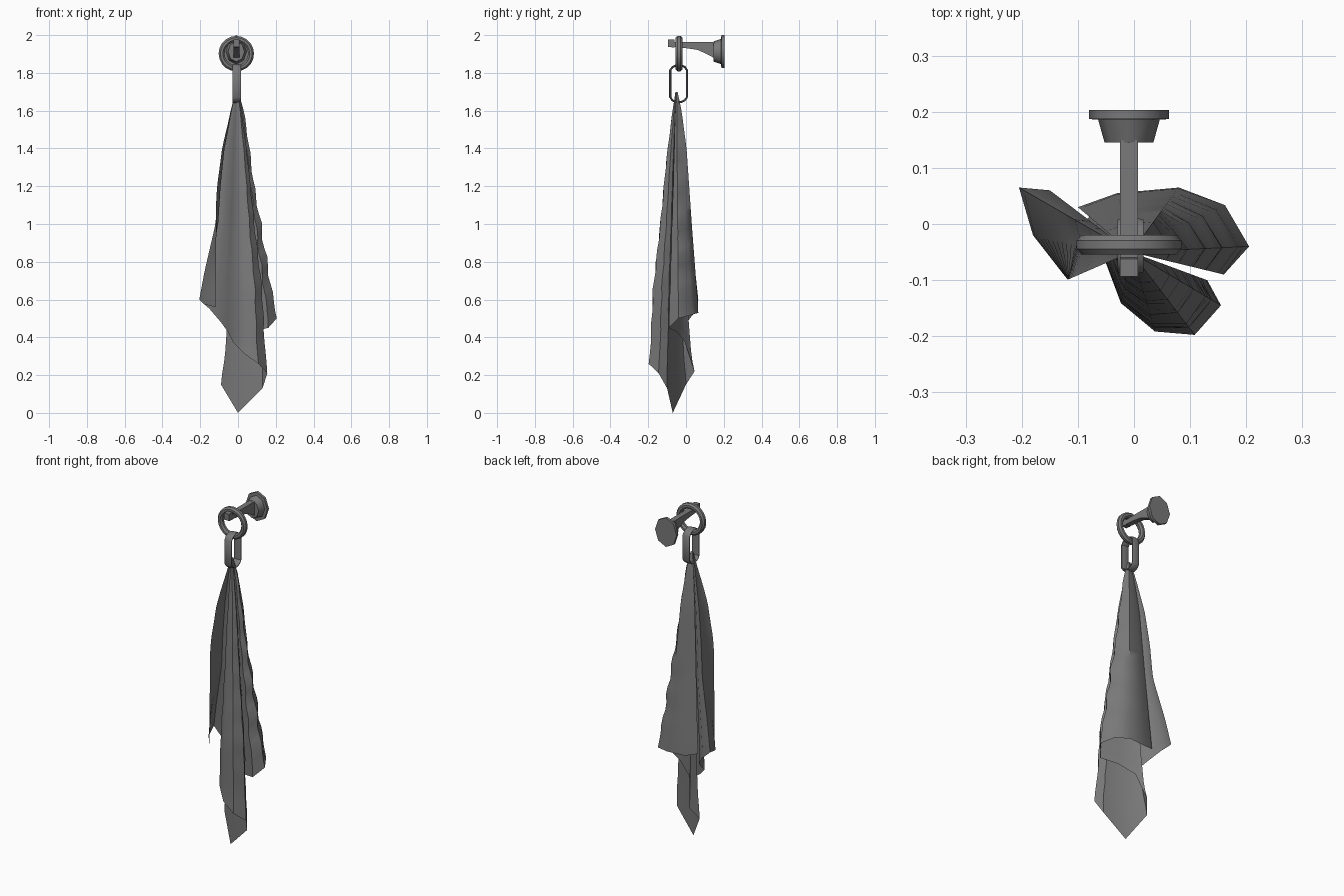
import bpy, bmesh, math
from mathutils import Vector

cube = bpy.data.objects.get("Cube")
if cube:
    bpy.data.objects.remove(cube, do_unlink=True)

grey = bpy.data.materials.new("dark grey")
grey.use_nodes = True
grey.diffuse_color = (0.19, 0.19, 0.19, 1)
grey.node_tree.nodes["Principled BSDF"].inputs["Base Color"].default_value = grey.diffuse_color

X = -0.009  # shared centre line of the hardware


def grid_object(name, rows, wrap_rows=False, wrap_cols=False, caps=False, angle=35):
    """Skin a grid of points into a mesh object."""
    bm = bmesh.new()
    grid = [[bm.verts.new(p) for p in row] for row in rows]
    nr, nc = len(grid), len(grid[0])
    for i in range(nr if wrap_rows else nr - 1):
        for j in range(nc if wrap_cols else nc - 1):
            a, b = (i + 1) % nr, (j + 1) % nc
            bm.faces.new((grid[i][j], grid[i][b], grid[a][b], grid[a][j]))
    if caps:
        bm.faces.new(grid[0])
        bm.faces.new(grid[-1])
    bmesh.ops.recalc_face_normals(bm, faces=bm.faces)
    mesh = bpy.data.meshes.new(name)
    bm.to_mesh(mesh)
    bm.free()
    ob = bpy.data.objects.new(name, mesh)
    bpy.context.collection.objects.link(ob)
    mesh.materials.append(grey)
    bpy.ops.object.select_all(action='DESELECT')
    ob.select_set(True)
    bpy.context.view_layer.objects.active = ob
    bpy.ops.object.shade_smooth_by_angle(angle=math.radians(angle))


def closed_band(name, path, side, thick, wide, sides=8):
    """Sweep an elliptical section along a closed flat path; side is the path's normal."""
    n, rows = len(path), []
    for i, p in enumerate(path):
        tangent = (path[(i + 1) % n] - path[i - 1]).normalized()
        out = tangent.cross(side)
        angles = [2 * math.pi * (k + 0.5) / sides for k in range(sides)]
        rows.append([p + out * thick * math.cos(a) + side * wide * math.sin(a) for a in angles])
    grid_object(name, rows, True, True)


# Wall flange: plate and tapered boss turned around the y axis
rows = []
for y, r in ((0.203, 0.087), (0.187, 0.087), (0.186, 0.067), (0.145, 0.053)):
    rows.append([(X + 0.82 * r * math.cos(k * math.pi / 4), y, 1.913 + r * math.sin(k * math.pi / 4))
                 for k in range(8)])
grid_object("wall_flange", rows, wrap_cols=True, caps=True, angle=55)

# Hook arm: flared towards the wall, with an upturned tip
rows = []
for y, low, high in ((0.15, 1.878, 1.962), (0.11, 1.9, 1.963), (0.06, 1.922, 1.963), (0.0, 1.931, 1.963),
                     (-0.06, 1.936, 1.963), (-0.062, 1.934, 1.978), (-0.094, 1.938, 1.978)):
    rows.append([(X - 0.016, y, low), (X + 0.016, y, low), (X + 0.016, y, high), (X - 0.016, y, high)])
grid_object("hook_arm", rows, wrap_cols=True, caps=True, angle=20)

# Round ring hanging on the hook
circle = [2 * math.pi * k / 20 for k in range(20)]
closed_band("ring", [Vector((X + 0.078 * math.cos(a), -0.037, 1.902 + 0.078 * math.sin(a))) for a in circle],
            Vector((0, 1, 0)), 0.017, 0.019)

# Long chain link, turned across the ring
path = []
for k in range(12):
    a = math.pi * (k + 0.5) / 6
    shift = math.copysign(0.062, math.sin(a))
    path.append(Vector((X + 0.003, -0.039 + 0.046 * math.cos(a), 1.743 + shift + 0.037 * math.sin(a))))
closed_band("chain_link", path, Vector((1, 0, 0)), 0.006, 0.025)

# Spread of each drape away from the hanging line, as height and factor
back = [(0.0, 1.0), (0.55, 1.0), (1.0, 0.7), (1.2, 0.58), (1.4, 0.46), (1.6, 0.23), (1.71, 0.03)]
right = [(0.0, 1.0), (0.5, 1.0), (0.8, 0.75), (1.0, 0.6), (1.2, 0.43), (1.4, 0.31), (1.6, 0.17), (1.71, 0.03)]
inner = [(0.0, 1.0), (0.17, 1.0), (0.3, 0.75), (0.5, 0.6), (0.8, 0.42), (1.2, 0.25), (1.71, 0.03)]
front = [(0.0, 1.0), (0.24, 1.0), (0.34, 0.92), (0.65, 0.83), (1.0, 0.57), (1.35, 0.35), (1.6, 0.14), (1.71, 0.03)]
left = [(0.0, 1.0), (0.6, 1.0), (0.75, 0.86), (1.0, 0.57), (1.2, 0.5), (1.4, 0.38), (1.6, 0.17), (1.71, 0.03)]
edge = [(0.0, 1.0), (1.1, 0.97), (1.2, 0.92), (1.3, 0.8), (1.4, 0.69), (1.5, 0.49), (1.6, 0.26), (1.71, 0.03)]

# Cloth hung by one corner: hem points as x, y, height, with the crease depth of each drape
hem = [
    (back, 0.0, [(-0.10, 0.03, 0.55), (-0.03, 0.055, 0.53), (0.08, 0.065, 0.53)]),
    (right, 0.05, [(0.165, 0.035, 0.52), (0.205, -0.04, 0.50), (0.16, -0.09, 0.45), (0.07, -0.05, 0.43)]),
    (inner, 0.0, [(-0.02, 0.01, 0.38), (-0.06, 0.055, 0.22), (-0.09, 0.0, 0.15), (0.0, -0.07, 0.0)]),
    (front, 0.03, [(0.13, -0.1, 0.13), (0.155, -0.145, 0.21), (0.11, -0.2, 0.26), (0.04, -0.2, 0.31),
                   (-0.025, -0.15, 0.37), (-0.06, -0.06, 0.43)]),
    (left, 0.0, [(-0.09, 0.005, 0.48), (-0.15, 0.06, 0.55), (-0.205, 0.065, 0.60), (-0.18, -0.02, 0.575)]),
    (edge, 0.0, [(-0.12, -0.10, 0.56)]),
]
columns = [(table, crease, point) for table, crease, points in hem for point in points]
TOP, ROWS = 1.7, 26


def spread_at(table, z):
    for (z0, s0), (z1, s1) in zip(table, table[1:]):
        if z <= z1:
            return s0 + (s1 - s0) * (z - z0) / (z1 - z0)


rows = []
for i in range(ROWS + 1):
    t = i / ROWS
    row = []
    for j, (table, crease, (x, y, bottom)) in enumerate(columns):
        z = TOP + (bottom - TOP) * t
        # Small creases that fade out at the hem
        s = spread_at(table, z) * (1 + crease * math.sin(z * 34 + j * 1.3) * min(1, 4 * (1 - t)))
        row.append((-0.005 + (x + 0.005) * s, -0.05 + (y + 0.05) * s, z))
    rows.append(row)
grid_object("hanging_cloth", rows, angle=40)
